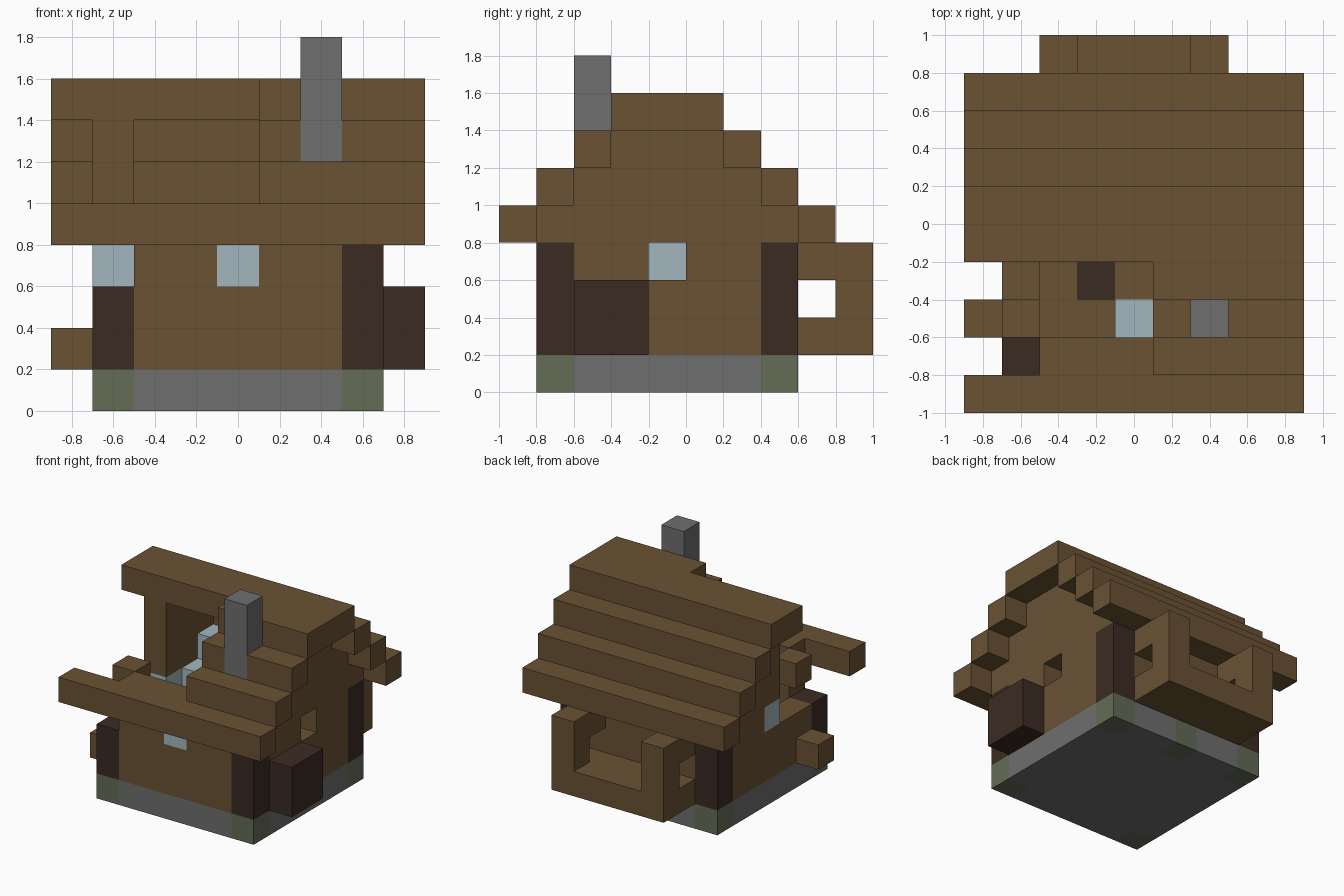
import bpy
from mathutils import Matrix, Vector
import bmesh

cube = bpy.data.objects.get("Cube")
if cube:
    bpy.data.objects.remove(cube, do_unlink=True)


def material(name, rgb):
    m = bpy.data.materials.new(name)
    m.use_nodes = True
    m.diffuse_color = (*rgb, 1)
    m.node_tree.nodes["Principled BSDF"].inputs["Base Color"].default_value = (*rgb, 1)
    return m


WOOD = material("plank brown", (0.144, 0.084, 0.034))
LOG = material("dark log", (0.043, 0.024, 0.016))
STONE = material("stone grey", (0.158, 0.158, 0.158))
MOSS = material("mossy stone", (0.125, 0.15, 0.092))
GLASS = material("pale glass", (0.36, 0.47, 0.51))


def blocks(name, mat, *bounds):
    """One object made of boxes, each given as x0, x1, y0, y1, z0, z1."""
    bm = bmesh.new()
    for x0, x1, y0, y1, z0, z1 in bounds:
        centre = Vector((x0 + x1, y0 + y1, z0 + z1)) / 2
        size = Matrix.Diagonal((x1 - x0, y1 - y0, z1 - z0, 1))
        bmesh.ops.create_cube(bm, size=1, matrix=Matrix.Translation(centre) @ size)
    mesh = bpy.data.meshes.new(name)
    bm.to_mesh(mesh)
    bm.free()
    mesh.materials.append(mat)
    obj = bpy.data.objects.new(name, mesh)
    bpy.context.collection.objects.link(obj)
    return obj


# Stone foundation with mossy corners and a mossy block at the back
blocks("foundation", STONE,
       (-.5, .5, -.8, -.6, 0, .2), (-.7, .7, -.6, .4, 0, .2),
       (-.5, -.1, .4, .6, 0, .2), (.1, .5, .4, .6, 0, .2))
for side, x in (("right", -.7), ("left", .5)):
    for end, y in (("front", -.8), ("back", .4)):
        blocks(f"{end}_{side}_moss", MOSS, (x, x + .2, y, y + .2, 0, .2))
        # The front right post is broken off lower
        top = .6 if (side, end) == ("right", "front") else .8
        blocks(f"{end}_{side}_post", LOG, (x, x + .2, y, y + .2, .2, top))
blocks("back_moss", MOSS, (-.1, .1, .4, .6, 0, .2))
blocks("floor", WOOD, (-.5, .5, -.6, .4, .2, .22))

# Walls, built around the window openings
blocks("front_wall", WOOD,
       (-.5, .5, -.8, -.6, .2, .6), (-.5, -.1, -.8, -.6, .6, .8),
       (.1, .5, -.8, -.6, .6, .8), (-.5, .7, -.8, -.6, .8, 1))
blocks("back_wall", WOOD,
       (-.5, .5, .4, .6, .2, .6), (-.3, .5, .4, .6, .6, .8),
       (-.7, .7, .4, .6, .8, 1))
blocks("left_wall", WOOD,
       (.5, .7, -.6, .4, .2, .6), (.5, .7, -.6, -.2, .6, .8),
       (.5, .7, 0, .4, .6, .8), (.5, .7, -.6, .4, .8, 1.2),
       (.5, .7, -.4, .2, 1.2, 1.4))
blocks("right_wall", WOOD,
       (-.7, -.5, -.6, .4, .2, .6), (-.7, -.5, 0, .4, .6, .8),
       (-.7, -.5, -.2, .4, .8, 1.2), (-.7, -.5, -.2, .2, 1.2, 1.4))
blocks("loose_block", WOOD, (-.7, -.5, -.6, -.4, .8, 1))
blocks("side_peg", WOOD, (-.9, -.7, -.6, -.4, .2, .4))
blocks("side_chest", LOG, (.7, .9, -.6, -.2, .2, .6))

# Windows
blocks("front_window", GLASS, (-.1, .1, -.8, -.6, .6, .8))
blocks("back_window", GLASS, (-.5, -.3, .4, .6, .6, .8))
blocks("right_window", GLASS, (-.7, -.5, -.2, 0, .6, .8))

# Stepped roof: full steps at the back, broken steps at the front
for i in range(4):
    z = .8 + .2 * i
    if i < 3:
        y = .6 - .2 * i
        blocks(f"back_roof_step_{i + 1}", WOOD, (-.9, .9, y, y + .2, z, z + .2))
    y = -1 + .2 * i
    if i == 2:
        # Leaves a gap for the chimney
        blocks("front_roof_step_3", WOOD,
               (.1, .3, y, y + .2, z, z + .2), (.5, .9, y, y + .2, z, z + .2))
    else:
        x = -.9 if i == 0 else .1
        blocks(f"front_roof_step_{i + 1}", WOOD, (x, .9, y, y + .2, z, z + .2))
blocks("ridge", WOOD, (-.9, .9, -.2, .2, 1.4, 1.6))
blocks("chimney", STONE, (.3, .5, -.6, -.4, 1.2, 1.8))

# Back balcony with posts and arms
blocks("balcony_base", WOOD, (-.5, .5, .6, 1, .2, .4))
for side, x in (("right", -.5), ("left", .3)):
    blocks(f"balcony_{side}_frame", WOOD,
           (x, x + .2, .8, 1, .4, .8), (x, x + .2, .6, .8, .6, .8))

# Furniture seen through the broken roof
blocks("glass_shelf", GLASS, (-.5, -.3, 0, .2, .6, .8), (-.5, -.3, .2, .4, .8, 1))
blocks("glass_table", GLASS, (-.1, .1, -.6, -.4, .22, .4))
blocks("stool", LOG, (-.3, -.1, -.4, -.2, .22, .4))
blocks("bench", WOOD, (-.1, .1, -.4, -.2, .22, .4))
